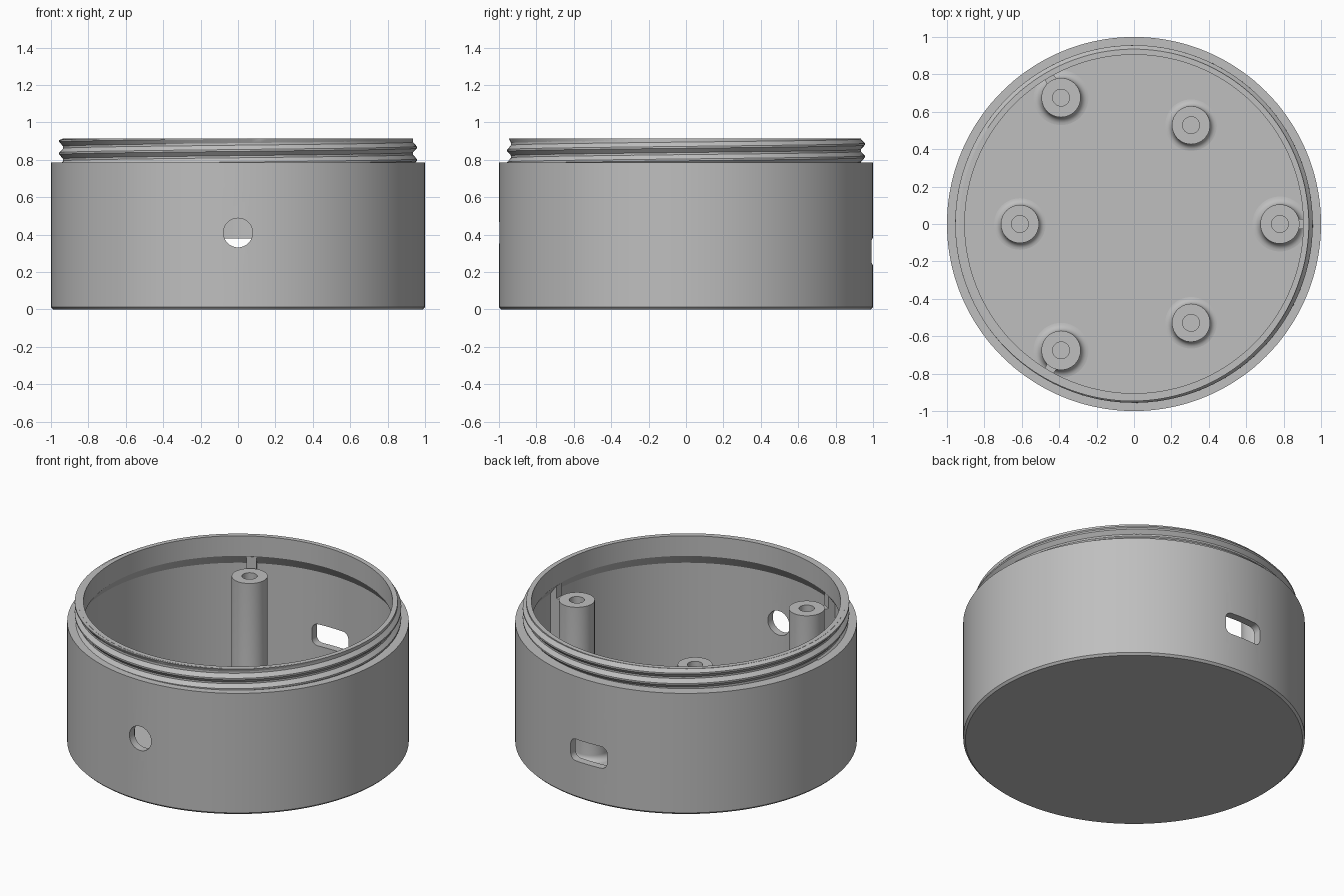
import bpy, bmesh, math
from math import sin, cos, pi, radians

if "Cube" in bpy.data.objects:
    bpy.data.objects.remove(bpy.data.objects["Cube"], do_unlink=True)

grey = bpy.data.materials.new("plain_grey")
grey.use_nodes = True
grey.diffuse_color = (0.52, 0.52, 0.52, 1)
grey.node_tree.nodes["Principled BSDF"].inputs["Base Color"].default_value = grey.diffuse_color

FLOOR, SHELF, TOP = 0.05, 0.785, 0.915
INNER, NECK_IN, NECK_OUT = 0.95, 0.905, 0.935


def finish(bm, name, loc=(0, 0, 0)):
    bmesh.ops.remove_doubles(bm, verts=bm.verts, dist=1e-5)
    bmesh.ops.recalc_face_normals(bm, faces=bm.faces)
    me = bpy.data.meshes.new(name)
    bm.to_mesh(me)
    bm.free()
    me.materials.append(grey)
    ob = bpy.data.objects.new(name, me)
    ob.location = loc
    bpy.context.collection.objects.link(ob)
    return ob


def activate(ob):
    bpy.ops.object.select_all(action='DESELECT')
    ob.select_set(True)
    bpy.context.view_layer.objects.active = ob


def smooth(ob):
    activate(ob)
    bpy.ops.object.shade_smooth_by_angle(angle=radians(25))


def lathe(name, profile, segs, loc=(0, 0, 0)):
    """Revolve a profile whose ends both lie on the axis."""
    bm = bmesh.new()
    vs = [bm.verts.new((r, 0, z)) for r, z in profile]
    edges = [bm.edges.new(p) for p in zip(vs, vs[1:])]
    bmesh.ops.spin(bm, geom=vs + edges, cent=(0, 0, 0), axis=(0, 0, 1),
                   angle=2 * pi, steps=segs, use_merge=True)
    return finish(bm, name, loc)


def prism(name, outline, y0, y1):
    """Extrude an outline in x and z along y."""
    bm = bmesh.new()
    face = bm.faces.new([bm.verts.new((x, y0, z)) for x, z in outline])
    ext = bmesh.ops.extrude_face_region(bm, geom=[face])["geom"]
    moved = [v for v in ext if isinstance(v, bmesh.types.BMVert)]
    bmesh.ops.translate(bm, verts=moved, vec=(0, y1 - y0, 0))
    return finish(bm, name)


def cut(ob, cutter):
    cutter.hide_render = True
    mod = ob.modifiers.new("cut", 'BOOLEAN')
    mod.operation, mod.solver, mod.object = 'DIFFERENCE', 'EXACT', cutter
    activate(ob)
    bpy.ops.object.modifier_apply(modifier=mod.name)
    bpy.data.objects.remove(cutter, do_unlink=True)


def rounded(hw, hh, rad, cz, steps=8):
    pts = []
    for k, (sx, sz) in enumerate([(1, 1), (-1, 1), (-1, -1), (1, -1)]):
        for i in range(steps + 1):
            a = (k + i / steps) * pi / 2
            pts.append((sx * (hw - rad) + rad * cos(a), cz + sz * (hh - rad) + rad * sin(a)))
    return pts


# Round cup with a narrower neck and a sloped inner overhang
body = lathe("cup_body", [
    (0, 0), (0.987, 0), (1, 0.013), (1, SHELF), (NECK_OUT, SHELF), (NECK_OUT, TOP),
    (NECK_IN, TOP), (NECK_IN, SHELF), (INNER, 0.72), (INNER, FLOOR), (0, FLOOR)], 144)

# Round cable hole in front, rounded slot at the back
circle = [(0.078 * cos(i * pi / 24), 0.41 + 0.078 * sin(i * pi / 24)) for i in range(48)]
cut(body, prism("hole_cutter", circle, -1.2, -0.8))
cut(body, prism("slot_cutter", rounded(0.13, 0.07, 0.04, 0.31), 0.8, 1.2))
smooth(body)

# Helical screw thread around the neck
PITCH, START, END, STEPS = 0.067, -pi, 3.9 * pi, 300
bm = bmesh.new()
rows = []
for i in range(STEPS + 1):
    a = START + (END - START) * i / STEPS
    zc = 0.80 + PITCH * a / (2 * pi)
    fade = max(0, min(1, (END - a) / (0.7 * pi)))
    peak = NECK_OUT + 0.021 * fade
    section = [(NECK_OUT - 0.01, -0.028), (NECK_OUT, -0.028), (peak, -0.005),
               (peak, 0.005), (NECK_OUT, 0.028), (NECK_OUT - 0.01, 0.028)]
    rows.append([bm.verts.new((r * cos(a), r * sin(a), max(0.76, min(TOP - 0.001, zc + dz))))
                 for r, dz in section])
for p, q in zip(rows, rows[1:]):
    for j in range(len(p)):
        k = (j + 1) % len(p)
        bm.faces.new((p[j], p[k], q[k], q[j]))
bm.faces.new(rows[0])
bm.faces.new(rows[-1])
smooth(finish(bm, "screw_thread"))


# Screw posts with filleted feet and blind holes
def post(name, dist, deg, top, rad, foot):
    fillet = [(rad + foot * (1 - cos(t * pi / 12)), FLOOR + foot * (1 - sin(t * pi / 12)))
              for t in range(7)]
    profile = [(0, top - 0.15), (0.045, top - 0.15), (0.045, top), (rad, top)]
    profile += fillet + [(rad + foot, FLOOR - 0.02), (0, FLOOR - 0.02)]
    a = radians(deg)
    smooth(lathe(name, profile, 48, (dist * cos(a), dist * sin(a), 0)))


# Rib tying a tall post to the wall, as a box turned about the axis
def rib(name, deg, r0, r1, z0, z1, width=0.056):
    bm = bmesh.new()
    bmesh.ops.create_cube(bm, size=1)
    for v in bm.verts:
        v.co = ((r0 + r1) / 2 + v.co.x * (r1 - r0), v.co.y * width,
                (z0 + z1) / 2 + v.co.z * (z1 - z0))
    finish(bm, name).rotation_euler.z = radians(deg)


for n, deg in enumerate((0, 120, 240), 1):
    post(f"tall_post_{n}", 0.78, deg, 0.715, 0.105, 0.042)
    post(f"short_post_{n}", 0.61, deg + 60, 0.222, 0.102, 0.036)
    rib(f"post_rib_{n}", deg, 0.86, 0.96, FLOOR - 0.01, 0.70)
    rib(f"upper_rib_{n}", deg, NECK_IN + 0.002, 0.96, 0.69, SHELF - 0.005)
